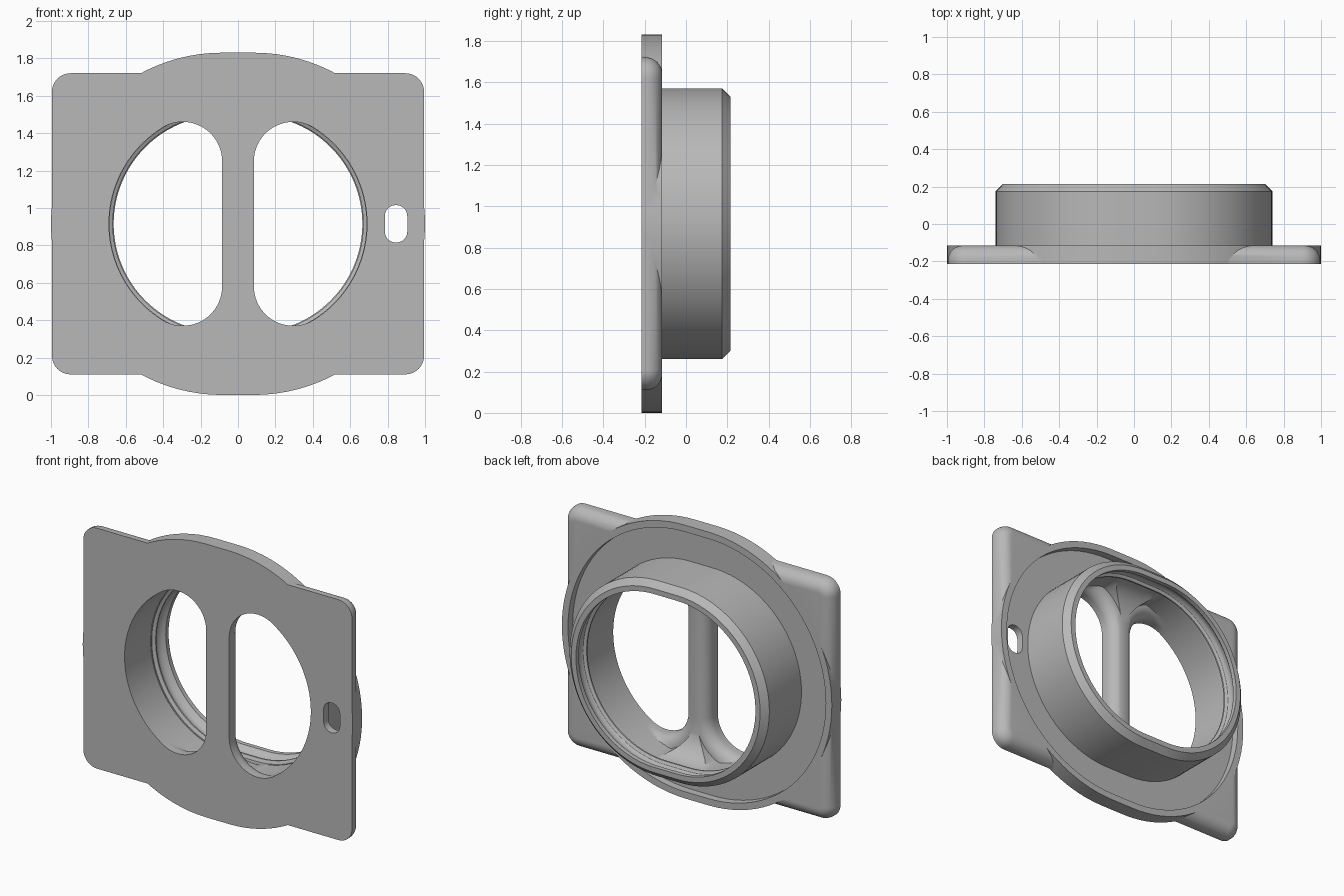
import bpy, bmesh
from math import sin, cos, pi, atan2, hypot

if "Cube" in bpy.data.objects:
    bpy.data.objects.remove(bpy.data.objects["Cube"], do_unlink=True)

grey = bpy.data.materials.new("plain grey")
grey.use_nodes = True
grey.diffuse_color = (0.48, 0.48, 0.48, 1)
grey.node_tree.nodes["Principled BSDF"].inputs["Base Color"].default_value = (0.48, 0.48, 0.48, 1)

MID = 0.915      # height of the centre
SPREAD = 0.085   # half distance between the two arc centres
BORE = 0.605


def arc(cx, cz, r, a0, a1, n):
    return [(cx + r * cos(a0 + (a1 - a0) * i / n), cz + r * sin(a0 + (a1 - a0) * i / n))
            for i in range(n + 1)]


def stadium(r):
    return arc(SPREAD, 0, r, -pi / 2, pi / 2, 48) + arc(-SPREAD, 0, r, pi / 2, 3 * pi / 2, 48)


def rounded_rect(w, h, r, n=10):
    pts = []
    for i, (sx, sz) in enumerate([(1, 1), (-1, 1), (-1, -1), (1, -1)]):
        pts += arc(sx * (w - r), sz * (h - r), r, i * pi / 2, (i + 1) * pi / 2, n)
    return pts


def half_opening(grow, side):
    """D-shaped outline with filleted corners; grow widens it towards the bar."""
    fx, fz, fr = 0.21, 0.335, 0.21
    tangent = atan2(fz, fx)
    upper = []
    for x, z in arc(fx, fz, fr + grow, pi, tangent, 20):
        d = hypot(x, z)
        if x > 0 and d > BORE:
            x, z = x * BORE / d, z * BORE / d
        upper.append((x, z))
    outer = arc(0, 0, BORE, tangent, -tangent, 48)[1:-1]
    lower = [(x, -z) for x, z in reversed(upper)]
    return [(side * (x + SPREAD), z) for x, z in upper + outer + lower]


def loft(name, sections):
    """Skin a stack of (y, outline) sections and cap both ends."""
    bm = bmesh.new()
    rings = [[bm.verts.new((x, y, z + MID)) for x, z in pts] for y, pts in sections]
    n = len(rings[0])
    for a, b in zip(rings, rings[1:]):
        for i in range(n):
            j = (i + 1) % n
            bm.faces.new((a[i], a[j], b[j], b[i]))
    bm.faces.new(rings[0])
    bm.faces.new(rings[-1])
    bmesh.ops.recalc_face_normals(bm, faces=bm.faces)
    mesh = bpy.data.meshes.new(name)
    bm.to_mesh(mesh)
    bm.free()
    mesh.materials.append(grey)
    ob = bpy.data.objects.new(name, mesh)
    bpy.context.collection.objects.link(ob)
    return ob


def combine(body, tool, operation):
    mod = body.modifiers.new(operation, "BOOLEAN")
    mod.object, mod.operation, mod.solver = tool, operation, "EXACT"
    bpy.context.view_layer.objects.active = body
    bpy.ops.object.modifier_apply(modifier=mod.name)
    bpy.data.objects.remove(tool, do_unlink=True)


FRONT, BACK = -0.215, -0.115
quarter = [i * pi / 20 for i in range(11)]

# Face plate with rounded back edges
body = loft("mounting_plate", [(FRONT, rounded_rect(0.995, 0.805, 0.1))] + [
    (BACK - 0.08 + 0.08 * sin(a),
     rounded_rect(0.995 - 0.08 * (1 - cos(a)), 0.805 - 0.08 * (1 - cos(a)), 0.1 - 0.08 * (1 - cos(a))))
    for a in quarter])

# Oval flange with a recessed back
combine(body, loft("flange", [(FRONT, stadium(0.915)), (BACK, stadium(0.915))]), "UNION")
combine(body, loft("recess", [(BACK - 0.05, stadium(0.87)), (0.3, stadium(0.87))]), "DIFFERENCE")

# Collar with chamfered rim
combine(body, loft("collar", [(-0.19, stadium(0.655)), (0.175, stadium(0.655)),
                              (0.215, stadium(0.615))]), "UNION")

# Bore: curved floor behind the bar, small lip, groove and rim
bore = [(0.07 - 0.17 * cos(a), BORE - 0.2 + 0.198 * sin(a)) for a in quarter]
bore += [(0.074, 0.607), (0.085, 0.585), (0.095, 0.585), (0.105, 0.603), (0.125, 0.613),
         (0.15, 0.61), (0.17, 0.597), (0.185, 0.58), (0.3, 0.58)]
combine(body, loft("bore", [(y, stadium(r)) for y, r in bore]), "DIFFERENCE")

# Two openings that leave a round-backed bar between them
steps = [(-0.3, 0)] + [(-0.175 + 0.08 * sin(a), 0.08 * (1 - cos(a))) for a in quarter] + [(0.06, 0.08)]
for side in (1, -1):
    combine(body, loft("opening", [(y, half_opening(g, side)) for y, g in steps]), "DIFFERENCE")

# Small slot at one side
slot = loft("slot", [(y, rounded_rect(0.06, 0.1, 0.058, 6)) for y in (-0.3, 0.1)])
slot.location.x = 0.845
bpy.context.view_layer.update()
combine(body, slot, "DIFFERENCE")

# Centre in depth and shade
bpy.ops.object.select_all(action="DESELECT")
body.select_set(True)
bpy.context.view_layer.objects.active = body
bpy.ops.object.shade_smooth_by_angle(angle=0.6)
